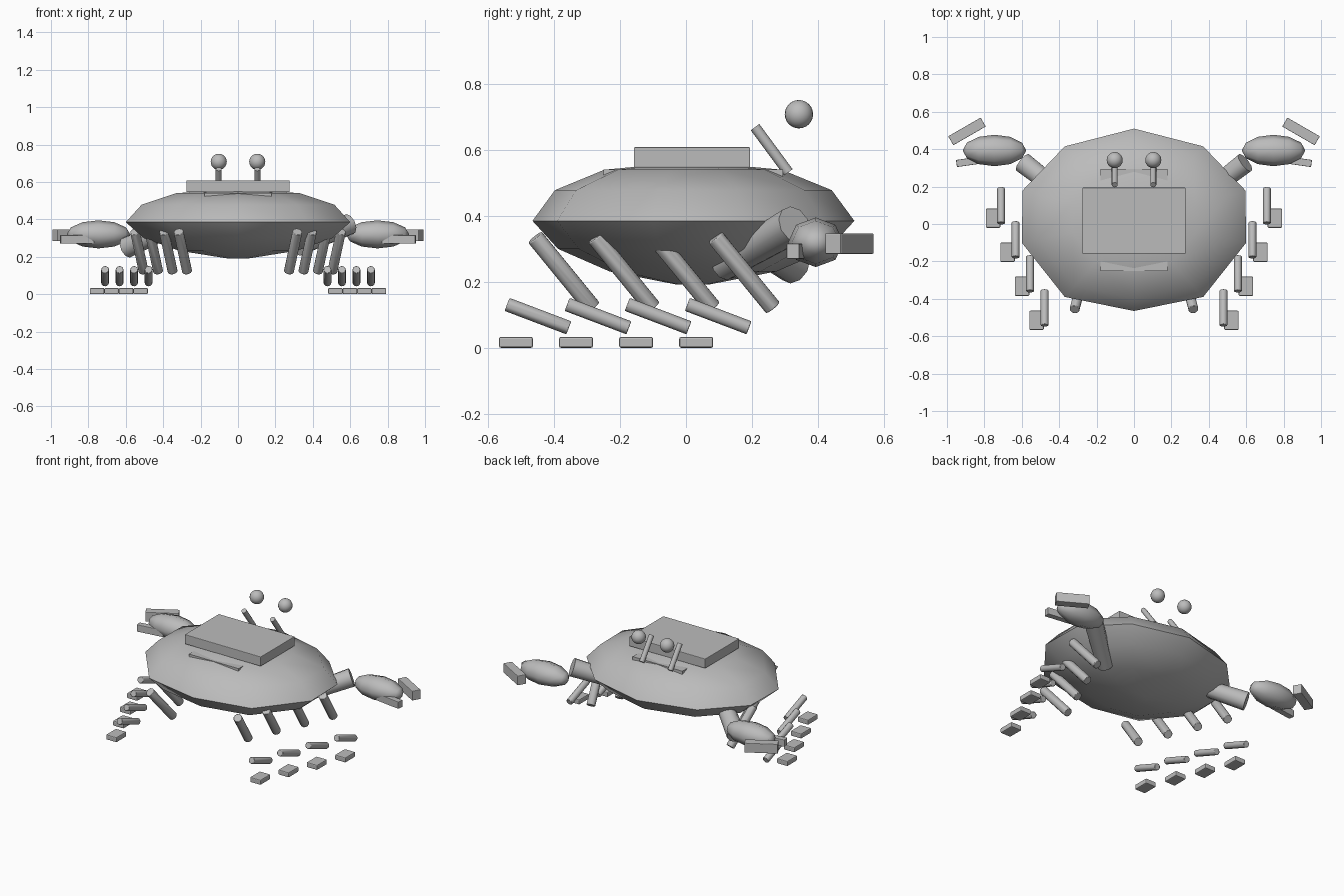
import bpy, bmesh, math
from mathutils import Vector, Matrix

if "Cube" in bpy.data.objects:
    bpy.data.objects.remove(bpy.data.objects["Cube"])

# One plain material for everything
grey = bpy.data.materials.new("plain grey")
grey.use_nodes = True
colour = (0.5, 0.5, 0.5, 1)
grey.diffuse_color = colour
grey.node_tree.nodes["Principled BSDF"].inputs["Base Color"].default_value = colour


def finish(name, bm, smooth=None, bevel=0):
    bmesh.ops.recalc_face_normals(bm, faces=bm.faces)
    mesh = bpy.data.meshes.new(name)
    bm.to_mesh(mesh)
    bm.free()
    mesh.materials.append(grey)
    obj = bpy.data.objects.new(name, mesh)
    bpy.context.collection.objects.link(obj)
    if bevel:
        mod = obj.modifiers.new("soft edges", "BEVEL")
        mod.width = bevel
        mod.segments = 2
    if smooth:
        bpy.ops.object.select_all(action="DESELECT")
        obj.select_set(True)
        bpy.context.view_layer.objects.active = obj
        bpy.ops.object.shade_smooth_by_angle(angle=math.radians(smooth))
    return obj


def box(name, centre, size, turn=0, bevel=0):
    bm = bmesh.new()
    matrix = (Matrix.Translation(centre) @ Matrix.Rotation(math.radians(turn), 4, "Z")
              @ Matrix.Diagonal((*size, 1)))
    bmesh.ops.create_cube(bm, size=1, matrix=matrix)
    return finish(name, bm, bevel=bevel)


def rod(name, start, end, r1, r2=None, sides=12, bevel=0):
    a, b = Vector(start), Vector(end)
    axis = b - a
    matrix = Matrix.Translation((a + b) / 2) @ axis.to_track_quat("Z", "Y").to_matrix().to_4x4()
    bm = bmesh.new()
    bmesh.ops.create_cone(bm, cap_ends=True, segments=sides, radius1=r1,
                          radius2=r2 or r1, depth=axis.length, matrix=matrix)
    return finish(name, bm, smooth=40, bevel=bevel)


def ball(name, centre, radii, segments, rings, along_x=False):
    matrix = Matrix.Translation(centre) @ Matrix.Diagonal((*radii, 1))
    if along_x:
        matrix = matrix @ Matrix.Rotation(math.pi / 2, 4, "Y")
    bm = bmesh.new()
    bmesh.ops.create_uvsphere(bm, u_segments=segments, v_segments=rings, radius=1, matrix=matrix)
    return finish(name, bm, smooth=50)


# Body: ten-sided outline lofted through shrinking rings
half = [(0, 0.51), (0.37, 0.415), (0.595, 0.18), (0.6, -0.1), (0.37, -0.39), (0, -0.465)]
outline = half + [(-x, y) for x, y in half[-2:0:-1]]
levels = [(0.192, 0.1), (0.232, 0.52), (0.3, 0.84), (0.385, 1), (0.478, 0.86),
          (0.54, 0.55), (0.556, 0.2)]
mid_y = 0.02
bm = bmesh.new()
rings = [[bm.verts.new((x * s, mid_y + (y - mid_y) * s, z)) for x, y in outline]
         for z, s in levels]
count = len(outline)
for low, high in zip(rings, rings[1:]):
    for i in range(count):
        j = (i + 1) % count
        bm.faces.new((low[i], low[j], high[j], high[i]))
bm.faces.new(rings[0])
bm.faces.new(rings[-1])
finish("body", bm, smooth=45)

# Back plate and the thin slab that just breaks the surface below it
box("back_plate", (0, 0.018, 0.577), (0.55, 0.352, 0.062), bevel=0.003)
box("inner_slab", (0, 0.022, 0.528), (0.36, 0.545, 0.026))

for side, label in ((1, "left"), (-1, "right")):
    # Eyes and stalks
    rod(label + "_eye_stalk", (side * 0.103, 0.31, 0.532), (side * 0.103, 0.209, 0.669), 0.016)
    ball(label + "_eye", (side * 0.103, 0.342, 0.708), (0.043,) * 3, 20, 12)

    # Claw: arm tilts up on one side and down on the other
    tilt = side * 0.062
    rod(label + "_arm", (side * 0.32, 0.115, 0.312 - tilt), (side * 0.594, 0.328, 0.312 + tilt),
        0.047, 0.058, sides=10)
    ball(label + "_palm", (side * 0.746, 0.393, 0.32), (0.17, 0.084, 0.075), 8, 6, along_x=True)
    box(label + "_upper_finger", (side * 0.893, 0.495, 0.316), (0.2, 0.055, 0.062),
        turn=-side * 30, bevel=0.003)
    box(label + "_lower_finger", (side * 0.86, 0.336, 0.293), (0.18, 0.038, 0.046),
        turn=-side * 8, bevel=0.003)

    # Four walking legs from back to front
    for i in range(4):
        dx, dy = 0.0775 * i, 0.182 * i
        name = f"{label}_leg_{i + 1}"
        rod(name + "_upper", (side * (0.318 + dx), dy - 0.457, 0.335),
            (side * (0.272 + dx), dy - 0.283, 0.122), 0.027, bevel=0.003)
        rod(name + "_lower", (side * (0.478 + dx), dy - 0.542, 0.132),
            (side * (0.478 + dx), dy - 0.355, 0.061), 0.021, bevel=0.003)
        box(name + "_foot", (side * (0.521 + dx), dy - 0.515, 0.017),
            (0.077, 0.103, 0.033), bevel=0.006)
